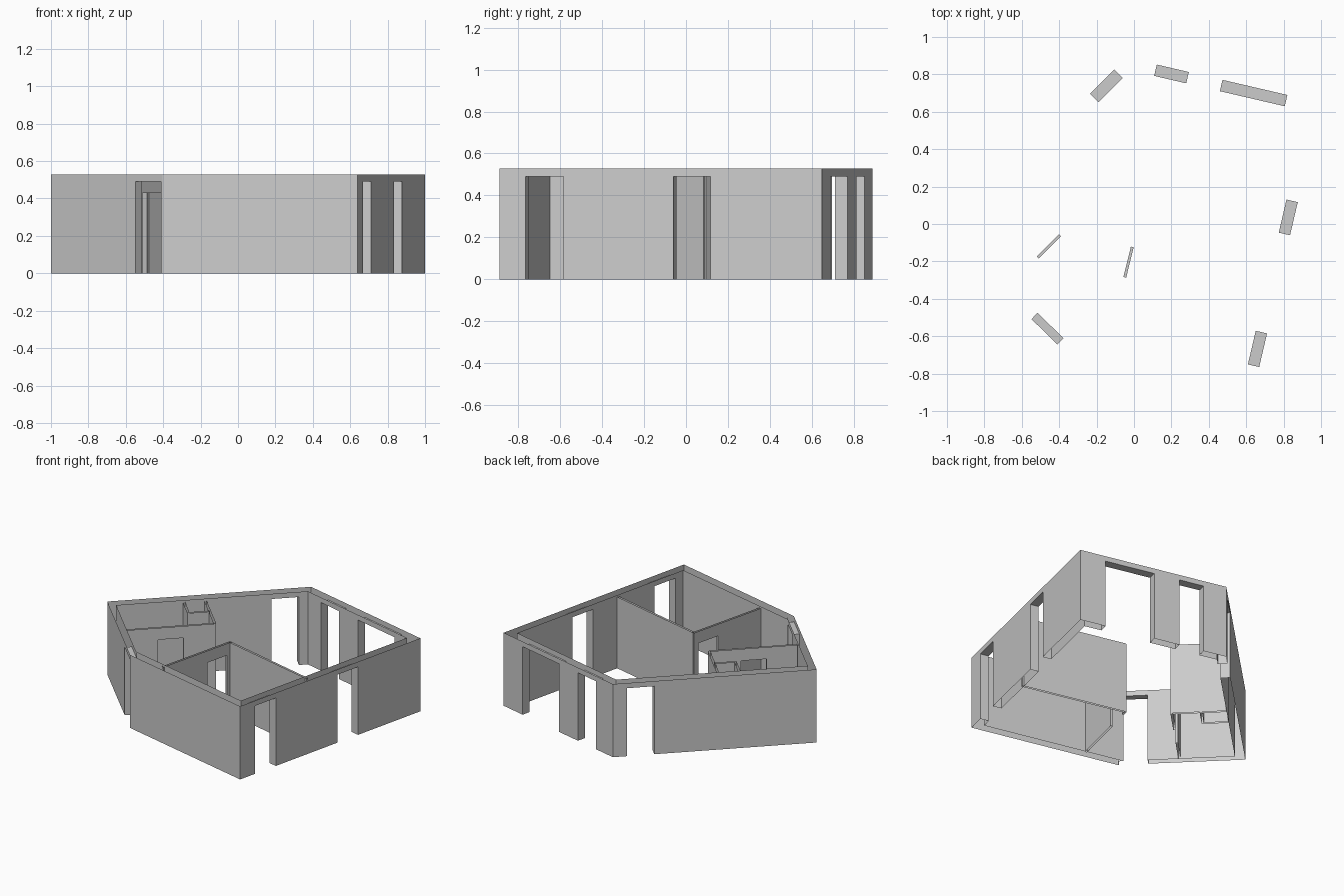
import bpy
import bmesh
from mathutils import Vector

cube = bpy.data.objects.get("Cube")
if cube:
    bpy.data.objects.remove(cube, do_unlink=True)

OUTER_H, INNER_H = 0.527, 0.515
DOOR_H, INNER_DOOR_H = 0.49, 0.43

# One plain grey for every wall
grey = bpy.data.materials.new("plaster_grey")
grey.use_nodes = True
colour = (0.6, 0.6, 0.6, 1)
grey.diffuse_color = colour
grey.node_tree.nodes["Principled BSDF"].inputs["Base Color"].default_value = colour


def build_wall(name, near, far, height, doors=(), door_h=DOOR_H, ends=False):
    """Hollow wall, open above and below, between two plan lines, with doorways."""
    bm = bmesh.new()
    a, b = map(Vector, near)
    c, d = map(Vector, far)
    along = (b - a).normalized()

    def quad(p, q, z0, z1):
        bm.faces.new([bm.verts.new((v.x, v.y, z)) for v, z in
                      ((p, z0), (q, z0), (q, z1), (p, z1))])

    # Project the door edges straight through the wall
    cuts = []
    for door in doors:
        edges = []
        for p in map(Vector, door):
            t = (p - a).dot(along)
            s = (c - a).dot(along)
            edges.append((a + along * t, c + along * (t - s)))
        cuts.append(edges)

    start = (a, c)
    for left, right in cuts:
        for side in (0, 1):
            quad(start[side], left[side], 0, height)           # solid part
            quad(left[side], right[side], door_h, height)      # above the door
        for jamb in (left, right):
            quad(jamb[0], jamb[1], 0, door_h)
        lintel = (left[0], right[0], right[1], left[1])
        bm.faces.new([bm.verts.new((v.x, v.y, door_h)) for v in lintel])
        start = right
    for side, end in ((0, b), (1, d)):
        quad(start[side], end, 0, height)
    if ends:
        quad(a, c, 0, height)
        quad(b, d, 0, height)

    bmesh.ops.remove_doubles(bm, verts=bm.verts, dist=0.0005)
    bmesh.ops.recalc_face_normals(bm, faces=bm.faces)
    mesh = bpy.data.meshes.new(name)
    bm.to_mesh(mesh)
    bm.free()
    mesh.materials.append(grey)
    obj = bpy.data.objects.new(name, mesh)
    bpy.context.collection.objects.link(obj)


def partition(name, a, b, thick=0.015, **options):
    """Thin inner wall centred on the line from a to b."""
    a, b = Vector(a), Vector(b)
    along = (b - a).normalized()
    side = Vector((-along.y, along.x)) * thick / 2
    build_wall(name, (a - side, b - side), (a + side, b + side),
               INNER_H, door_h=INNER_DOOR_H, ends=True, **options)


# Outer shell, counter-clockwise: name, start corner, thickness, doorways
shell = [
    ("front_left_wall", (-1.0, -0.06), 0.047, [((-0.55, -0.51), (-0.412, -0.645))]),
    ("front_wall", (-0.405, -0.65), 0.062, []),
    ("right_wall", (0.64, -0.89), 0.062,
     [((0.67, -0.765), (0.711, -0.585)), ((0.833, -0.06), (0.874, 0.117))]),
    ("back_wall", (1.0, 0.648), 0.062,
     [((0.82, 0.69), (0.473, 0.77)), ((0.293, 0.812), (0.122, 0.853))]),
    ("back_left_wall", (-0.04, 0.89), 0.064, [((-0.11, 0.83), (-0.238, 0.70))]),
]


def inner_corner(i):
    """Corner of the inner outline, where the two offset wall lines cross."""
    p0, p1, p2 = (Vector(shell[j % len(shell)][1]) for j in (i - 1, i, i + 1))
    d0, d1 = (p1 - p0).normalized(), (p2 - p1).normalized()
    n0, n1 = Vector((-d0.y, d0.x)), Vector((-d1.y, d1.x))
    q0, q1 = p1 + n0 * shell[i - 1][2], p1 + n1 * shell[i][2]
    cross = d0.x * d1.y - d0.y * d1.x
    gap = q1 - q0
    return q0 + d0 * ((gap.x * d1.y - gap.y * d1.x) / cross)


count = len(shell)
inner = [inner_corner(i) for i in range(count)]
for i, (name, corner, thick, doors) in enumerate(shell):
    j = (i + 1) % count
    build_wall(name, (corner, shell[j][1]), (inner[i], inner[j]), OUTER_H, doors)

# Front room
partition("front_room_side", (-0.14, -0.655), (0.0, -0.085),
          doors=[((-0.05, -0.285), (-0.012, -0.122))])
partition("front_room_back", (0.0, -0.09), (0.735, -0.262))

# Left corner room and its shaft
partition("corner_room_front", (-0.66, -0.325), (-0.246, 0.089),
          doors=[((-0.515, -0.18), (-0.395, -0.06))])
partition("corner_room_side", (-0.246, 0.089), (-0.5, 0.343))
partition("shaft_side", (-0.482, 0.124), (-0.603, 0.245))
partition("shaft_front", (-0.482, 0.124), (-0.382, 0.224))
